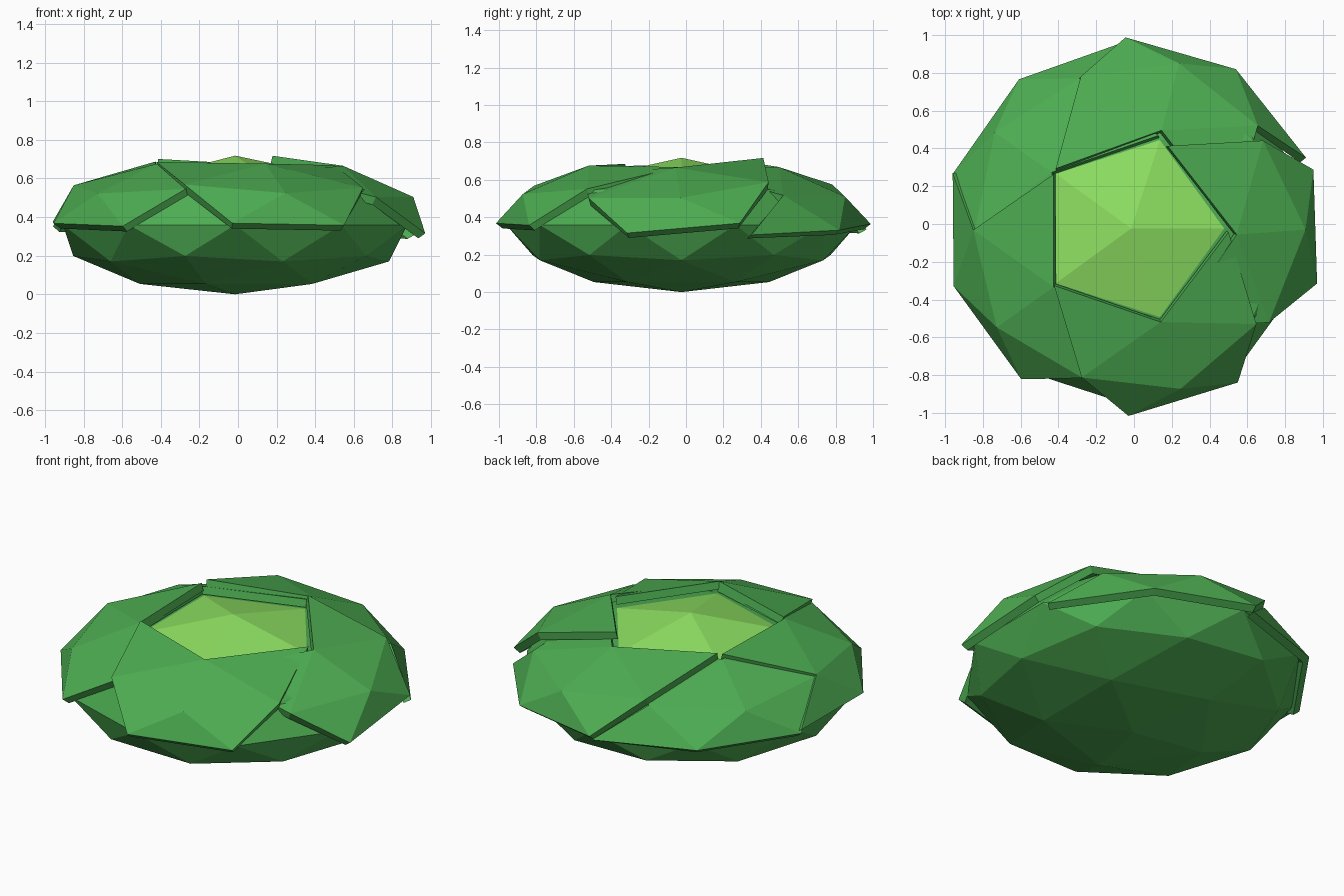
import bpy, bmesh, math
from mathutils import Vector, Euler, Matrix

if "Cube" in bpy.data.objects:
    bpy.data.objects.remove(bpy.data.objects["Cube"])

CENTRE = Vector((-0.015, -0.024, 0.359))


def material(name, rgb):
    m = bpy.data.materials.new(name)
    m.diffuse_color = (*rgb, 1)
    m.use_nodes = True
    m.node_tree.nodes["Principled BSDF"].inputs["Base Color"].default_value = m.diffuse_color
    return m


leaf_green = material("leaf_green", (0.075, 0.42, 0.085))
heart_green = material("heart_green", (0.27, 0.75, 0.12))


def add_object(name, bm, mats):
    me = bpy.data.meshes.new(name)
    bm.to_mesh(me)
    bm.free()
    for m in mats:
        me.materials.append(m)
    ob = bpy.data.objects.new(name, me)
    bpy.context.collection.objects.link(ob)
    return ob


def unit_ball():
    bm = bmesh.new()
    bmesh.ops.create_icosphere(bm, subdivisions=2, radius=1)
    return bm


def squash(bm, radius, height):
    bm.transform(Matrix.Diagonal((radius, radius, height, 1)))


# Head: low-poly ball, with a steeper pale cap where the heart shows at the top
bm = unit_ball()
for f in bm.faces:
    f.material_index = 1 if f.calc_center_median().z > 0.85 else 0
for v in bm.verts:
    if 0.8 < v.co.z < 0.9:
        v.co.z = 0.71
squash(bm, 0.937, 0.359)
add_object("head", bm, [leaf_green, heart_green]).location = CENTRE


def leaf(index, tilt, lift, flap):
    """Patch of the ball facing +x, thickened, tilted, then turned into place."""
    bm = unit_ball()
    corners = (Vector((0.894, 0, 0.447)), Vector((0.526, 0, 0.851)))
    drop = []
    for f in bm.faces:
        c = f.calc_center_median()
        ang = math.degrees(math.atan2(c.y, c.x))
        outer, inner = [any((v.co - p).length < 0.01 for v in f.verts) for p in corners]
        # Optional extra triangle at the lower clockwise corner
        extra = flap and 0 < c.z < 0.4 and abs(ang + 36) < 5
        if not (outer or extra or (inner and c.z < 0.83)):
            drop.append(f)
    bmesh.ops.delete(bm, geom=drop, context='FACES')
    squash(bm, 0.952, 0.351)
    ob = add_object(f"leaf_{index + 1}", bm, [leaf_green])
    turn = Matrix.Rotation(math.radians(72 * index), 4, 'Z')
    lean = Euler([math.radians(a) for a in tilt]).to_matrix().to_4x4()
    ob.matrix_world = Matrix.Translation(CENTRE + Vector(lift)) @ turn @ lean
    s = ob.modifiers.new("thickness", 'SOLIDIFY')
    s.thickness = 0.045
    s.offset = 1


# Outer leaves, each loosened a little differently
leaf(0, (5, 1.5, 2), (0.035, -0.02, -0.02), False)
leaf(1, (3, 1, 2), (0, 0.025, -0.022), True)
leaf(2, (0.5, 0, 1), (0, 0, -0.038), True)
leaf(3, (-1.5, 0, 0), (0, 0, -0.026), True)
leaf(4, (-1, 0, -1), (0, -0.005, -0.024), False)
